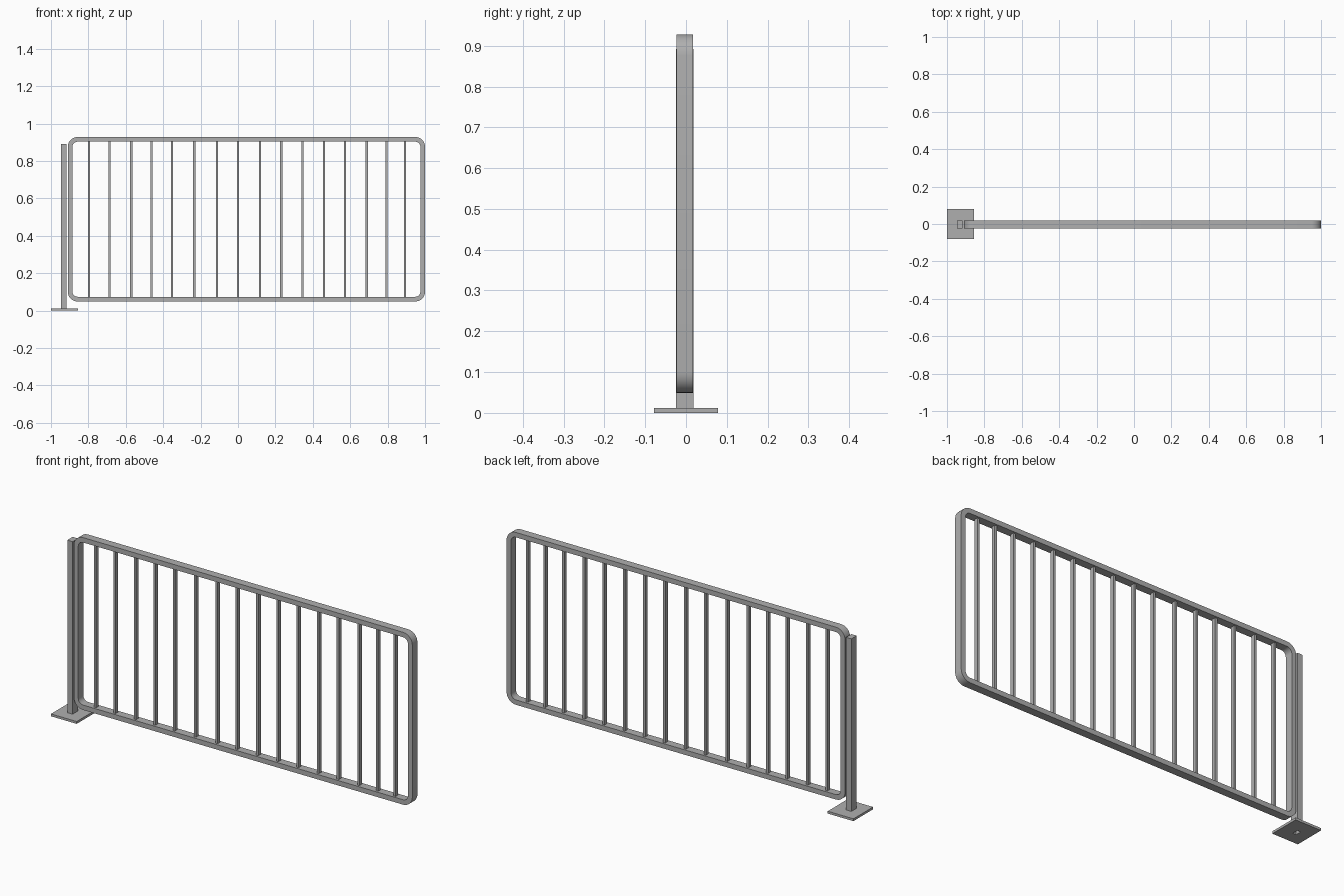
import bpy
import bmesh
import math

cube = bpy.data.objects.get("Cube")
if cube:
    bpy.data.objects.remove(cube, do_unlink=True)

# Single galvanised metal colour
metal = bpy.data.materials.new("grey metal")
metal.use_nodes = True
GREY = (0.43, 0.43, 0.43, 1)
metal.diffuse_color = GREY
metal.node_tree.nodes["Principled BSDF"].inputs["Base Color"].default_value = GREY

MID_Y = -0.003


def add_object(name, bm):
    bmesh.ops.recalc_face_normals(bm, faces=bm.faces)
    mesh = bpy.data.meshes.new(name)
    bm.to_mesh(mesh)
    bm.free()
    mesh.materials.append(metal)
    obj = bpy.data.objects.new(name, mesh)
    bpy.context.collection.objects.link(obj)
    return obj


def add_box(name, low, high):
    bm = bmesh.new()
    bmesh.ops.create_cube(bm, size=1)
    for v in bm.verts:
        v.co = [a + (c + 0.5) * (b - a) for a, b, c in zip(low, high, v.co)]
    return add_object(name, bm)


def rounded_outline(x0, x1, z0, z1, radius, steps=8):
    """Points around a rounded rectangle in the XZ plane."""
    centres = [(x1 - radius, z1 - radius), (x0 + radius, z1 - radius),
               (x0 + radius, z0 + radius), (x1 - radius, z0 + radius)]
    points = []
    for quarter, (cx, cz) in enumerate(centres):
        for i in range(steps + 1):
            a = (quarter + i / steps) * math.pi / 2
            points.append((cx + radius * math.cos(a), cz + radius * math.sin(a)))
    return points


def add_frame(name, x0, x1, z0, z1, radius, tube, depth):
    """Rectangular tube bent into a closed rounded loop."""
    outer = rounded_outline(x0, x1, z0, z1, radius)
    inner = rounded_outline(x0 + tube, x1 - tube, z0 + tube, z1 - tube, radius - tube)
    front, back = MID_Y - depth / 2, MID_Y + depth / 2
    bm = bmesh.new()
    rings = [[bm.verts.new((x, y, z)) for x, z in outline]
             for outline, y in ((outer, front), (outer, back), (inner, back), (inner, front))]
    count = len(outer)
    for r in range(4):
        a, b = rings[r], rings[(r + 1) % 4]
        for i in range(count):
            j = (i + 1) % count
            bm.faces.new((a[i], a[j], b[j], b[i]))
    return add_object(name, bm)


# Bent outer frame of the barrier
frame = add_frame("barrier_frame", -0.91, 1.0, 0.049, 0.928, 0.052, 0.025, 0.041)
bpy.ops.object.select_all(action="DESELECT")
frame.select_set(True)
bpy.context.view_layer.objects.active = frame
bpy.ops.object.shade_smooth_by_angle(angle=math.radians(35))

# Upright infill bars
bar_positions = [-0.797, -0.687, -0.571, -0.463, -0.353, -0.234, -0.112, 0,
                 0.118, 0.231, 0.345, 0.46, 0.572, 0.688, 0.794, 0.893]
for number, x in enumerate(bar_positions, 1):
    add_box(f"infill_bar_{number}", (x - 0.006, MID_Y - 0.01, 0.065),
            (x + 0.006, MID_Y + 0.01, 0.912))

# Support post, a tube open at its foot and capped on top
POST_X = -0.931
post = add_box("support_post", (POST_X - 0.015, MID_Y - 0.0215, 0),
               (POST_X + 0.015, MID_Y + 0.0215, 0.892))
foot_plate = add_box("foot_plate", (-1, -0.079, 0), (-0.855, 0.079, 0.012))

# Hollow the post and pierce the plate
bore = add_box("post_bore", (POST_X - 0.009, MID_Y - 0.0155, -0.05),
               (POST_X + 0.009, MID_Y + 0.0155, 0.88))
bore.hide_render = True
bore.hide_viewport = True
for part in (post, foot_plate):
    cut = part.modifiers.new("bore", "BOOLEAN")
    cut.operation = "DIFFERENCE"
    cut.solver = "EXACT"
    cut.object = bore
